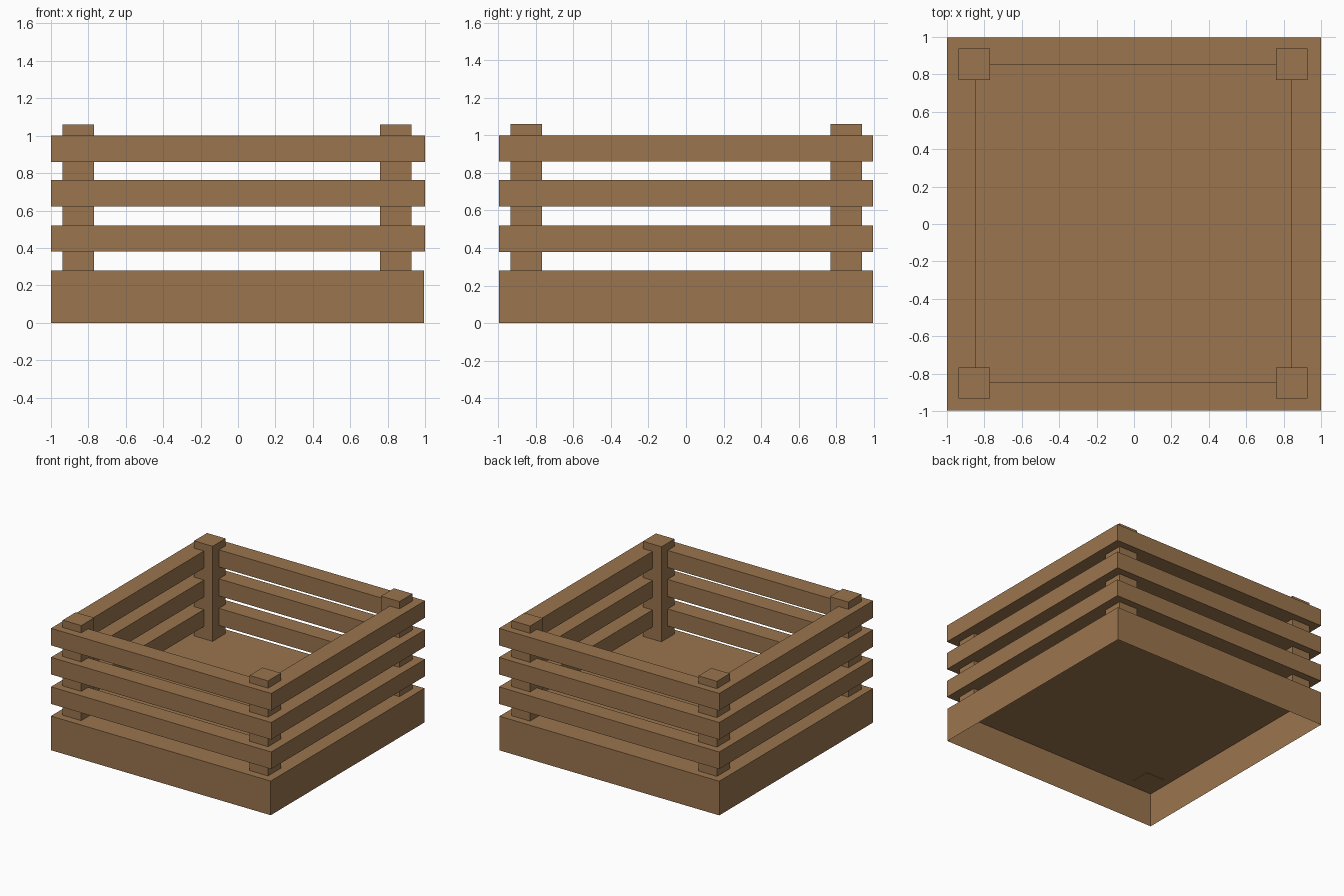
import bpy, bmesh

if "Cube" in bpy.data.objects:
    bpy.data.objects.remove(bpy.data.objects["Cube"])

wood = bpy.data.materials.new("brown wood")
wood.diffuse_color = (0.328, 0.178, 0.076, 1)
wood.use_nodes = True
wood.node_tree.nodes["Principled BSDF"].inputs["Base Color"].default_value = wood.diffuse_color


def make_object(name, bm):
    mesh = bpy.data.meshes.new(name)
    bm.to_mesh(mesh)
    bm.free()
    mesh.materials.append(wood)
    obj = bpy.data.objects.new(name, mesh)
    bpy.context.collection.objects.link(obj)
    return obj


def box(name, x0, x1, y0, y1, z0, z1, open_bottom=False):
    bm = bmesh.new()
    bmesh.ops.create_cube(bm, size=1)
    for v in bm.verts:
        v.co.x = x1 if v.co.x > 0 else x0
        v.co.y = y1 if v.co.y > 0 else y0
        v.co.z = z1 if v.co.z > 0 else z0
    if open_bottom:
        bm.normal_update()
        under = [f for f in bm.faces if f.normal.z < -0.5]
        bmesh.ops.delete(bm, geom=under, context='FACES_ONLY')
    return make_object(name, bm)


def rail_ring(name, outer, inner, z0, z1):
    # rectangular frame: outer and inner are (x0, x1, y0, y1)
    bm = bmesh.new()

    def loop(r, z):
        x0, x1, y0, y1 = r
        return [bm.verts.new((x, y, z)) for x, y in
                ((x0, y0), (x1, y0), (x1, y1), (x0, y1))]

    loops = [loop(outer, z0), loop(outer, z1), loop(inner, z1), loop(inner, z0)]
    for k in range(4):
        a, b = loops[k], loops[(k + 1) % 4]
        for i in range(4):
            j = (i + 1) % 4
            bm.faces.new((a[i], a[j], b[j], b[i]))
    bmesh.ops.recalc_face_normals(bm, faces=bm.faces)
    return make_object(name, bm)


# hollow base, open underneath
box("base", -1, 0.995, -0.997, 0.997, 0, 0.28, open_bottom=True)

# three levels of slats around all sides
for n, z in enumerate((0.38, 0.622, 0.86)):
    rail_ring(f"slat_ring_{n + 1}", (-1, 1, -0.997, 0.997),
              (-0.848, 0.84, -0.845, 0.85), z, z + 0.14)

# corner posts standing on the base
for xn, x in (("left", -0.853), ("right", 0.843)):
    for yn, y in (("front", -0.85), ("back", 0.853)):
        box(f"{yn}_{xn}_post", x - 0.084, x + 0.084,
            y - 0.084, y + 0.084, 0.278, 1.06)
